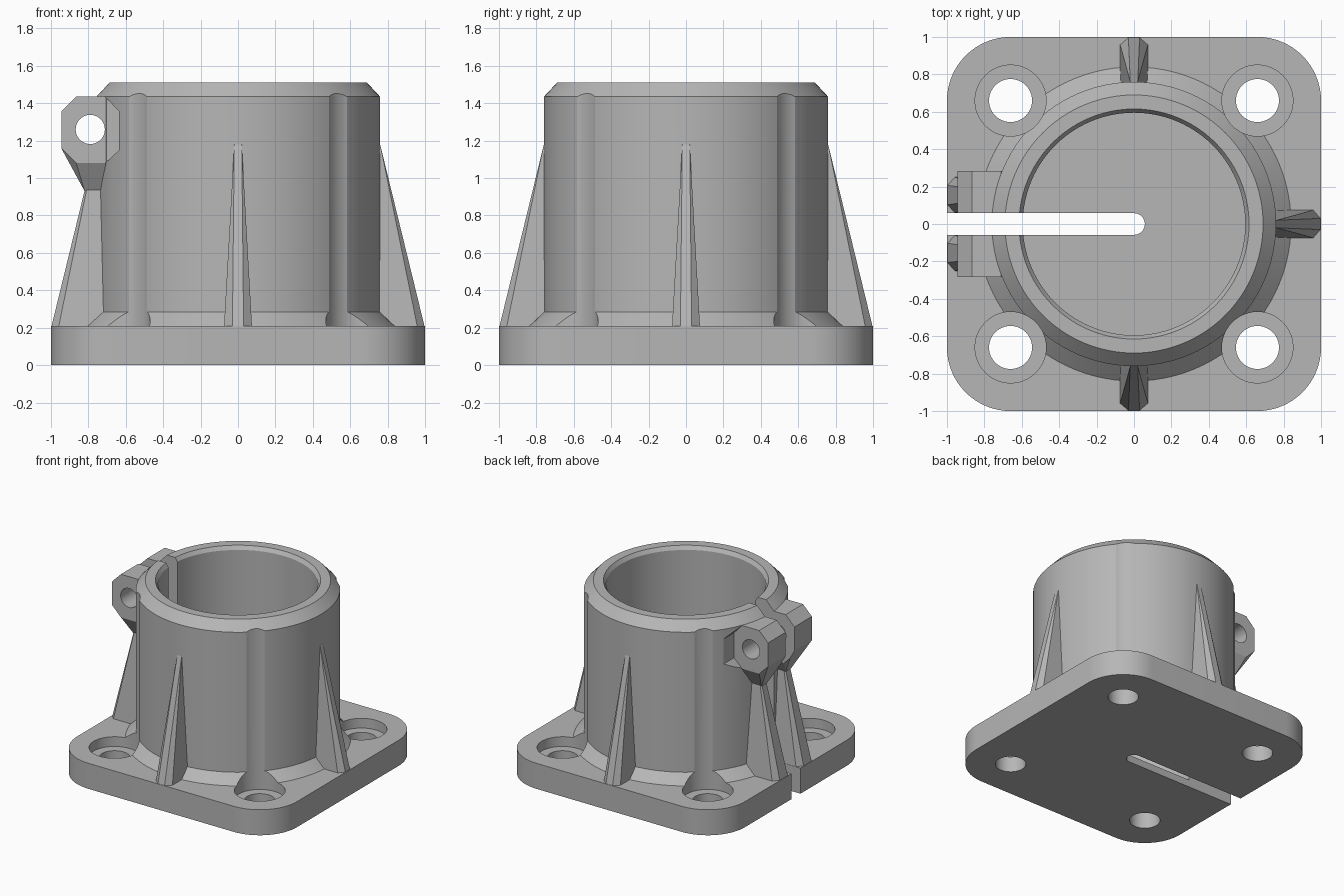
import bpy, bmesh, math
from mathutils import Vector

if "Cube" in bpy.data.objects:
    bpy.data.objects.remove(bpy.data.objects["Cube"])

grey = bpy.data.materials.new("plain grey")
grey.use_nodes = True
grey.diffuse_color = (0.47, 0.47, 0.47, 1)
grey.node_tree.nodes["Principled BSDF"].inputs["Base Color"].default_value = grey.diffuse_color


def finish(name, bm):
    bmesh.ops.recalc_face_normals(bm, faces=bm.faces)
    mesh = bpy.data.meshes.new(name)
    bm.to_mesh(mesh)
    bm.free()
    mesh.materials.append(grey)
    ob = bpy.data.objects.new(name, mesh)
    bpy.context.collection.objects.link(ob)
    return ob


def prism(name, outline, start, end):
    """Extrude a closed outline of points from offset start to offset end."""
    bm = bmesh.new()
    face = bm.faces.new([bm.verts.new(Vector(p) + Vector(start)) for p in outline])
    new = bmesh.ops.extrude_face_region(bm, geom=[face])["geom"]
    moved = [v for v in new if isinstance(v, bmesh.types.BMVert)]
    bmesh.ops.translate(bm, verts=moved, vec=Vector(end) - Vector(start))
    return finish(name, bm)


def lathe(name, profile, x=0, y=0, steps=96):
    """Solid of revolution: rings of (radius, height), capped at both ends."""
    bm = bmesh.new()
    rings = [[bm.verts.new((x + r * math.cos(math.tau * i / steps),
                            y + r * math.sin(math.tau * i / steps), z))
              for i in range(steps)] for r, z in profile]
    for low, high in zip(rings, rings[1:]):
        for i in range(steps):
            j = (i + 1) % steps
            bm.faces.new((low[i], low[j], high[j], high[i]))
    bm.faces.new(rings[0])
    bm.faces.new(rings[-1])
    return finish(name, bm)


def hull(name, points):
    bm = bmesh.new()
    for p in points:
        bm.verts.new(p)
    out = bmesh.ops.convex_hull(bm, input=bm.verts)
    loose = [v for v in out["geom_interior"] if isinstance(v, bmesh.types.BMVert)]
    bmesh.ops.delete(bm, geom=loose, context="VERTS")
    bmesh.ops.dissolve_limit(bm, angle_limit=0.01, verts=bm.verts, edges=bm.edges)
    return finish(name, bm)


def combine(body, tool, operation):
    mod = body.modifiers.new("combine", "BOOLEAN")
    mod.object, mod.operation, mod.solver = tool, operation, "EXACT"
    bpy.context.view_layer.objects.active = body
    bpy.ops.object.modifier_apply(modifier=mod.name)
    bpy.data.objects.remove(tool)


def arc(cx, cy, r, first, last, steps):
    return [(cx + r * math.cos(math.radians(first + (last - first) * i / steps)),
             cy + r * math.sin(math.radians(first + (last - first) * i / steps)), 0)
            for i in range(steps + 1)]


# Barrel with flared foot and chamfered rim
body = lathe("flanged_clamp_socket", [(0.84, 0.1), (0.84, 0.21), (0.76, 0.285),
                                      (0.76, 1.435), (0.69, 1.51)])

# Clearance pockets beside the clamp lugs
lug = [(-0.945, 1.355), (-0.865, 1.435), (-0.71, 1.435), (-0.635, 1.355),
       (-0.635, 1.15), (-0.71, 1.08), (-0.865, 1.08), (-0.945, 1.16)]
lug_outline = [(x, 0, z) for x, z in lug]
for side in (-1, 1):
    combine(body, prism("pocket_cutter", lug_outline, (0, side * 0.285, 0),
                        (0, side * 0.8, 0)), "DIFFERENCE")

# Square flange with rounded corners
R = 0.34
corners = []
for k, (sx, sy) in enumerate([(1, 1), (-1, 1), (-1, -1), (1, -1)]):
    corners += arc(sx * (1 - R), sy * (1 - R), R, 90 * k, 90 * k + 90, 16)
combine(body, prism("flange", corners, (0, 0, 0), (0, 0, 0.21)), "UNION")


# Tapered stiffening ribs
def rib(turn, shift=0, half=0.075, tip=0.03):
    c, s = round(math.cos(turn)), round(math.sin(turn))
    points = []
    for side in (-1, 1):
        for r, w, z in [(0.68, half, 0.2), (0.96, half, 0.2), (0.999, tip, 0.2),
                        (0.68, 0.02, 1.18), (0.76, 0.02, 1.18)]:
            t = shift + side * w
            points.append((r * c - t * s, r * s + t * c, z))
    return hull("rib", points)


for quarter in (-1, 0, 1):
    combine(body, rib(quarter * math.pi / 2), "UNION")

# Split rib pair, each carrying a clamp lug on a tapering neck
for side in (-1, 1):
    combine(body, rib(math.pi, side * 0.155, 0.096, 0.052), "UNION")
    points = [(x, side * y, z) for x, z in lug for y in (0.03, 0.2845)]
    points += [(x, side * y, z) for x, z in ((-0.82, 0.93), (-0.72, 0.93))
               for y in (0.12, 0.19)]
    combine(body, hull("clamp_lug", points), "UNION")

# Bore with a small lead-in chamfer and a thin floor
combine(body, lathe("bore_cutter", [(0.595, 0.06), (0.595, 1.48), (0.615, 1.51),
                                    (0.615, 1.7)]), "DIFFERENCE")

# Counterbored corner holes that also groove the barrel
for sx in (-1, 1):
    for sy in (-1, 1):
        combine(body, lathe("screw_cutter", [(0.115, -0.2), (0.115, 0.13), (0.19, 0.13),
                                             (0.19, 1.8)], sx * 0.66, sy * 0.66, 48),
                "DIFFERENCE")

# Clamping slot with round end
slot = [(-1.3, -0.058, 0)] + arc(0, 0, 0.058, -90, 90, 16) + [(-1.3, 0.058, 0)]
combine(body, prism("slot_cutter", slot, (0, 0, -0.2), (0, 0, 1.8)), "DIFFERENCE")

# Clamp bolt hole
bolt = [(-0.79 + x, 0, 1.26 + z) for x, z, _ in arc(0, 0, 0.078, 0, 350, 35)]
combine(body, prism("bolt_cutter", bolt, (0, -0.6, 0), (0, 0.6, 0)), "DIFFERENCE")

bpy.ops.object.select_all(action="DESELECT")
body.select_set(True)
bpy.context.view_layer.objects.active = body
bpy.ops.object.shade_smooth_by_angle(angle=math.radians(20))
